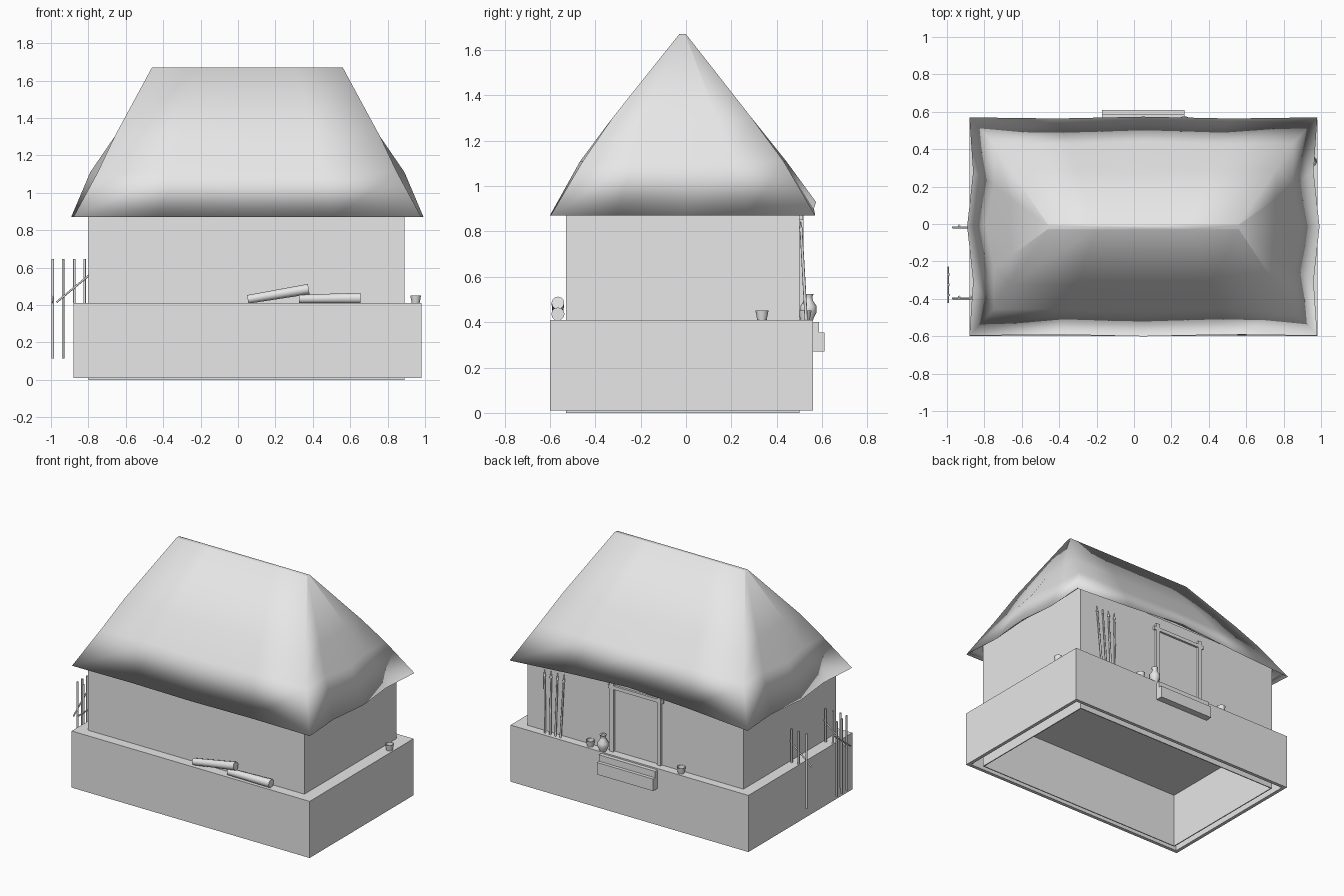
import bpy, bmesh
from mathutils import Vector

old = bpy.data.objects.get("Cube")
if old:
    bpy.data.objects.remove(old, do_unlink=True)

clay = bpy.data.materials.new("plain_grey")
clay.use_nodes = True
GREY = (0.8, 0.8, 0.8, 1)
clay.diffuse_color = GREY
clay.node_tree.nodes["Principled BSDF"].inputs["Base Color"].default_value = GREY


def finish(name, bm, smooth=None):
    bmesh.ops.recalc_face_normals(bm, faces=bm.faces[:])
    mesh = bpy.data.meshes.new(name)
    bm.to_mesh(mesh)
    bm.free()
    ob = bpy.data.objects.new(name, mesh)
    bpy.context.collection.objects.link(ob)
    mesh.materials.append(clay)
    if smooth:
        bpy.ops.object.select_all(action='DESELECT')
        bpy.context.view_layer.objects.active = ob
        ob.select_set(True)
        bpy.ops.object.shade_smooth_by_angle(angle=smooth)
    return ob


def box_bm(lo, hi):
    bm = bmesh.new()
    bmesh.ops.create_cube(bm, size=1)
    for v in bm.verts:
        v.co = [l + (c + 0.5) * (h - l) for c, l, h in zip(v.co, lo, hi)]
    return bm


def box(name, lo, hi):
    return finish(name, box_bm(lo, hi))


def rod(name, a, b, r1, r2=None, sides=8):
    """Round bar between two points."""
    a, b = Vector(a), Vector(b)
    bm = bmesh.new()
    bmesh.ops.create_cone(bm, cap_ends=True, segments=sides, radius1=r1,
                          radius2=r1 if r2 is None else r2, depth=(b - a).length)
    turn = (b - a).to_track_quat('Z', 'Y')
    for v in bm.verts:
        v.co = turn @ v.co + (a + b) / 2
    return finish(name, bm, 0.8)


def lathe(name, profile, at, sides=16):
    """Spin a radius/height profile about a vertical axis."""
    bm = bmesh.new()
    vs = [bm.verts.new((r, 0, z)) for r, z in profile]
    es = [bm.edges.new(p) for p in zip(vs, vs[1:])]
    bmesh.ops.spin(bm, geom=vs + es, cent=(0, 0, 0), axis=(0, 0, 1),
                   angle=6.283185, steps=sides, use_duplicate=False)
    bmesh.ops.remove_doubles(bm, verts=bm.verts[:], dist=0.0005)
    bmesh.ops.translate(bm, vec=at, verts=bm.verts[:])
    return finish(name, bm, 0.7)


# Raised platform, hollow underneath with a narrow rim
bm = box_bm((-0.88, -0.6, 0.01), (0.98, 0.56, 0.41))
under = min(bm.faces, key=lambda f: f.calc_center_median().z)
bmesh.ops.inset_region(bm, faces=[under], thickness=0.035)
for v in under.verts:
    v.co.z += 0.0
lifted = bmesh.ops.extrude_face_region(bm, geom=[under])["geom"]
bmesh.ops.translate(bm, vec=(0, 0, 0.385), verts=[g for g in lifted if isinstance(g, bmesh.types.BMVert)])
if under.is_valid:
    bm.faces.remove(under)
finish("platform", bm)

# Four walls, open at top and bottom
bm = box_bm((-0.8, -0.53, 0), (0.89, 0.5, 0.96))
bmesh.ops.delete(bm, geom=[f for f in bm.faces if abs(f.normal.z) > 0.5], context='FACES_ONLY')
walls = finish("walls", bm)
thick = walls.modifiers.new("thickness", 'SOLIDIFY')
thick.thickness = 0.01


# Thatched roof: stacked rings with sagging corners and bulging middles
def ring(bm, x0, x1, y0, y1, z, bulge=0.0, dip=0.0, arch=0.0):
    corners = [(x0, y0), (x1, y0), (x1, y1), (x0, y1)]
    normals = [(0, -0.3), (1, 0), (0, 0.3), (-1, 0)]
    verts = []
    for side in range(4):
        a, b = Vector(corners[side]), Vector(corners[(side + 1) % 4])
        out = Vector(normals[side])
        for t, push in ((0, 0), (0.25, -dip), (0.5, bulge), (0.75, -dip)):
            p = a.lerp(b, t) + out * push
            lift = arch * (1 - abs(2 * t - 1)) if side == 2 else 0
            verts.append(bm.verts.new((p.x, p.y, z + lift)))
    return verts


bm = bmesh.new()
rings = [
    ring(bm, -0.46, 0.56, -0.03, 0.0, 1.67),
    ring(bm, -0.66, 0.76, -0.325, 0.29, 1.30),
    ring(bm, -0.75, 0.85, -0.455, 0.43, 1.11, 0.04, 0.0),
    ring(bm, -0.88, 0.98, -0.597, 0.57, 0.87, 0.012, 0.02, 0.06),
    ring(bm, -0.85, 0.94, -0.565, 0.535, 0.90, 0.01, 0.01, 0.06),
    ring(bm, -0.79, 0.88, -0.52, 0.49, 0.96, 0, 0, 0.02),
]
for lower, upper in zip(rings[1:], rings):
    n = len(lower)
    for i in range(n):
        j = (i + 1) % n
        bm.faces.new((lower[i], lower[j], upper[j], upper[i]))
bm.faces.new(rings[0])
finish("thatched_roof", bm, 3.1)

# Doorway frame and steps at the back
for side, x in (("left", 0.22), ("right", -0.15)):
    box("door_post_" + side, (x - 0.014, 0.49, 0.41), (x + 0.014, 0.518, 0.9))
box("door_lintel", (-0.18, 0.49, 0.85), (0.25, 0.515, 0.875))
box("upper_step", (-0.17, 0.55, 0.27), (0.27, 0.587, 0.4))
box("lower_step", (-0.17, 0.55, 0.27), (0.27, 0.61, 0.355))

# Logs on the front ledge
rod("leaning_log", (0.052, -0.565, 0.43), (0.378, -0.565, 0.485), 0.023, 0.028, 12)
rod("lying_log", (0.325, -0.565, 0.432), (0.655, -0.565, 0.436), 0.023, 0.029, 12)

# Cups and a vase
cup = [(0, 0), (0.021, 0), (0.029, 0.042), (0.024, 0.042), (0.019, 0.008), (0, 0.008)]
for i, (x, y) in enumerate([(0.95, 0.335), (0.38, 0.525), (-0.33, 0.525)]):
    lathe("cup_%d" % (i + 1), cup, (x, y, 0.41))
vase = [(0, 0), (0.02, 0), (0.036, 0.035), (0.036, 0.06), (0.02, 0.085),
        (0.017, 0.1), (0.023, 0.115), (0.015, 0.112), (0.012, 0.09), (0, 0.08)]
lathe("vase", vase, (0.27, 0.54, 0.41))

# Spears leaning on the back wall
for i in range(4):
    x = 0.73 - 0.04 * i
    foot, neck = Vector((x, 0.53, 0.41)), Vector((x + 0.02 - 0.01 * i, 0.508, 0.8))
    rod("spear_shaft_%d" % (i + 1), foot, neck, 0.007, 0.006)
    rod("spear_tip_%d" % (i + 1), neck, neck + (neck - foot) * 0.12, 0.009, 0.001)

# Stick fences beside the right wall
for row, y in (("rear", -0.01), ("front", -0.39)):
    for i, (x, z) in enumerate([(-0.82, 0.41), (-0.875, 0.41), (-0.935, 0.115)]):
        rod("%s_fence_stick_%d" % (row, i + 1), (x, y, z), (x, y, 0.645), 0.007)
    rod(row + "_fence_brace", (-0.97, y - 0.008, 0.415), (-0.795, y - 0.008, 0.56), 0.005)
for i in range(3):
    y = -0.27 - 0.055 * i
    rod("outer_fence_stick_%d" % (i + 1), (-0.99, y, 0.115), (-0.99, y, 0.645), 0.007)
rod("outer_fence_brace", (-0.993, -0.23, 0.56), (-0.993, -0.42, 0.415), 0.005)
